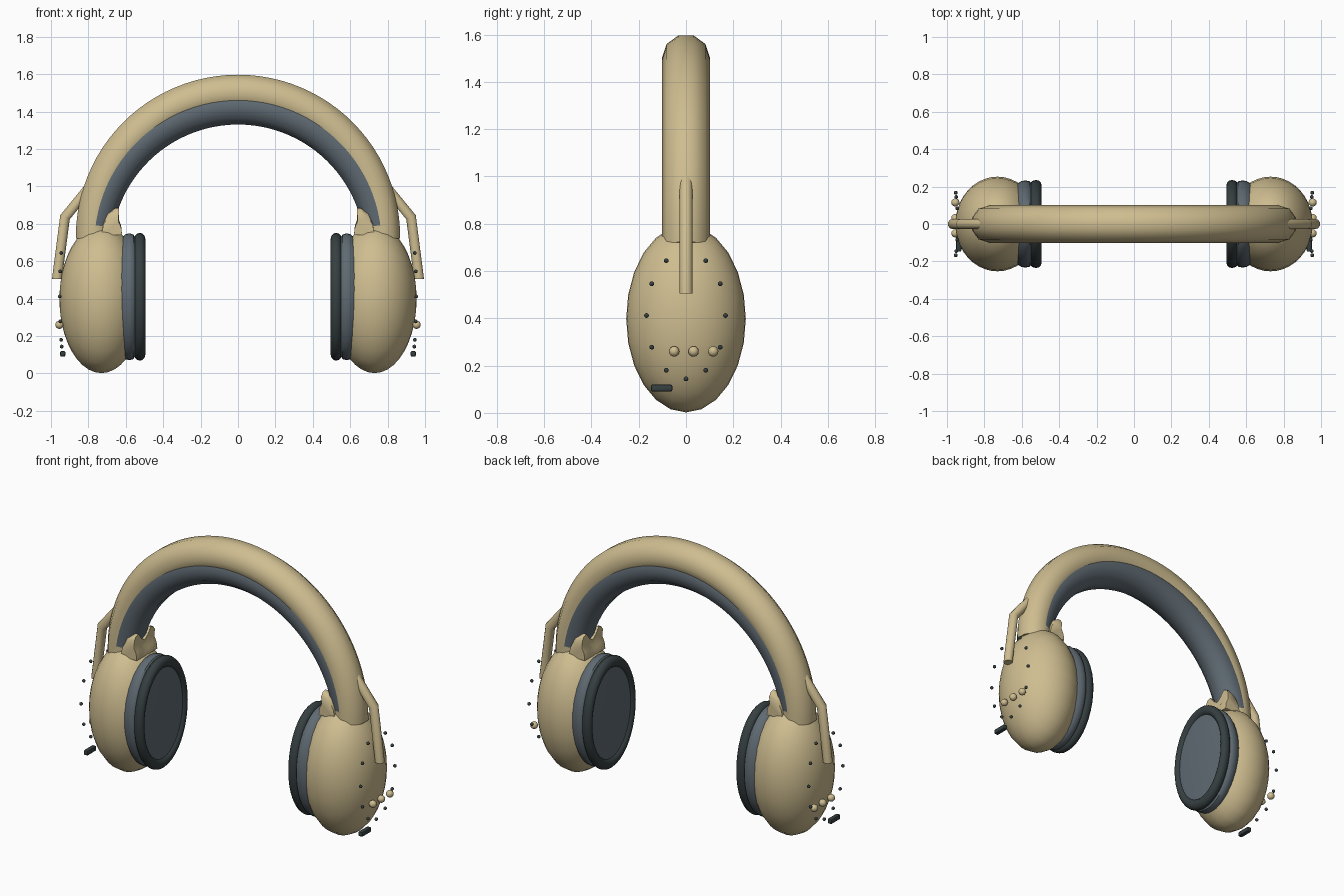
import bpy, bmesh, math
from mathutils import Vector, Matrix

if "Cube" in bpy.data.objects:
    bpy.data.objects.remove(bpy.data.objects["Cube"])


def material(name, rgb):
    m = bpy.data.materials.new(name)
    m.diffuse_color = (*rgb, 1)
    m.use_nodes = True
    m.node_tree.nodes["Principled BSDF"].inputs["Base Color"].default_value = m.diffuse_color
    return m


TAN = material("tan", (0.62, 0.51, 0.28))
SLATE = material("slate grey", (0.115, 0.145, 0.17))
DARK = material("charcoal", (0.037, 0.05, 0.053))


def finish(name, bm, mat, mirror=True, angle=40):
    bmesh.ops.recalc_face_normals(bm, faces=bm.faces)
    me = bpy.data.meshes.new(name)
    bm.to_mesh(me)
    bm.free()
    ob = bpy.data.objects.new(name, me)
    bpy.context.collection.objects.link(ob)
    me.materials.append(mat)
    bpy.ops.object.select_all(action='DESELECT')
    ob.select_set(True)
    bpy.context.view_layer.objects.active = ob
    bpy.ops.object.shade_smooth_by_angle(angle=math.radians(angle))
    if mirror:
        ob.modifiers.new("both_sides", 'MIRROR').use_axis[0] = True
    return ob


def loft(bm, rings, caps=True):
    loops = [[bm.verts.new(p) for p in r] for r in rings]
    n = len(loops[0])
    for a, b in zip(loops, loops[1:]):
        for i in range(n):
            bm.faces.new((a[i], a[(i + 1) % n], b[(i + 1) % n], b[i]))
    if caps:
        bm.faces.new(loops[0])
        bm.faces.new(loops[-1])
    return loops


def tube(name, path, rad, sides, mat, mirror, flat_end=False):
    """Round bar along a path of (x, z) points, with mitred corners."""
    pts = [Vector((x, 0, z)) for x, z in path]
    rings = []
    for i, p in enumerate(pts):
        d0 = (p - pts[i - 1]).normalized() if i else None
        d1 = (pts[i + 1] - p).normalized() if i < len(pts) - 1 else None
        d0, d1 = d0 or d1, d1 or d0
        t = (d0 + d1).normalized()
        n = Vector((t.z, 0, -t.x)) / max(t.dot(d1), 0.3)
        if flat_end and i == len(pts) - 1:
            n = Vector((-1, 0, 0))
        rings.append([p + n * rad * math.cos(a) + Vector((0, rad * math.sin(a), 0))
                      for a in [(k + 0.5) * math.tau / sides for k in range(sides)]])
    bm = bmesh.new()
    loft(bm, rings)
    return finish(name, bm, mat, mirror)


def oval_lathe(name, profile, mat, closed=False, sides=40):
    """Spin (x, r) points about the cup axis into an oval."""
    bm = bmesh.new()
    rings = [[(x, 0.235 * r * math.cos(k * math.tau / sides),
               0.41 + 0.342 * r * math.sin(k * math.tau / sides))
              for k in range(sides)] for x, r in profile]
    if closed:
        rings.append(rings[0])
    loft(bm, rings, caps=not closed)
    bmesh.ops.remove_doubles(bm, verts=bm.verts, dist=1e-5)
    return finish(name, bm, mat)


def arc(cz, r, zend, n=48):
    a0 = math.asin((zend - cz) / r)
    return [(-r * math.cos(a0 + (math.pi - 2 * a0) * i / n),
             cz + r * math.sin(a0 + (math.pi - 2 * a0) * i / n)) for i in range(n + 1)]


# Headband and the liner under it
tube("headband", arc(0.73, 0.77, 0.72), 0.102, 10, TAN, False)
tube("headband_liner", arc(0.652, 0.774, 0.76), 0.1, 10, SLATE, False)

# Ear cups
bm = bmesh.new()
bmesh.ops.create_uvsphere(bm, u_segments=24, v_segments=20, radius=1)
bm.transform(Matrix.Translation((0.73, 0, 0.398)) @ Matrix.Diagonal((0.225, 0.253, 0.396, 1))
             @ Matrix.Rotation(math.pi / 2, 4, 'Y'))
finish("ear_cup", bm, TAN)

# Cushions: backing ring, outer roll and speaker cover
oval_lathe("cushion_base", [(0.64, 0.9), (0.612, 0.95), (0.6, 0.98), (0.58, 0.99),
                            (0.56, 0.975), (0.55, 0.93), (0.54, 0.85)], SLATE)
roll = [(0.525 + 0.03 * math.cos(a), 0.9 + 0.1 * math.sin(a))
        for a in [k * math.tau / 12 for k in range(12)]]
oval_lathe("cushion_roll", roll, DARK, closed=True)
oval_lathe("speaker_cover", [(0.54, 0.85), (0.512, 0.85), (0.507, 0.6),
                             (0.504, 0.3), (0.503, 0.05)], SLATE)

# Saddle-shaped yokes joining band and cup
bm = bmesh.new()
rings = []
for y, h in ((-0.1, 0.8), (-0.085, 0.95), (-0.06, 1), (-0.03, 0.75), (0, 0.6),
             (0.03, 0.75), (0.06, 1), (0.085, 0.95), (0.1, 0.8)):
    rings.append([(x, y, 0.74 + (z - 0.74) * h) for x, z in
                  ((0.62, 0.74), (0.625, 0.79), (0.64, 0.83), (0.637, 0.885),
                   (0.655, 0.885), (0.695, 0.86), (0.72, 0.81), (0.73, 0.74))])
loft(bm, rings)
finish("yoke", bm, TAN, angle=60)

# Bent side arms
tube("side_arm", [(0.79, 1.0), (0.925, 0.835), (0.968, 0.505)], 0.028, 10, TAN, True, True)


def balls(name, places, rad, mat):
    bm = bmesh.new()
    for p in places:
        bmesh.ops.create_uvsphere(bm, u_segments=12, v_segments=8, radius=rad,
                                  matrix=Matrix.Translation(p))
    finish(name, bm, mat, angle=60)


# Control buttons and the ring of small studs
balls("control_buttons", [(0.955, y, 0.26) for y in (-0.05, 0.032, 0.115)], 0.022, TAN)
balls("studs", [(0.953 - 0.01 * math.cos(a) ** 2, 0.167 * math.sin(a), 0.412 + 0.268 * math.cos(a))
                for a in [k * math.tau / 12 for k in range(12)]], 0.01, DARK)

# Charging port
bm = bmesh.new()
bmesh.ops.create_cube(bm, size=1, matrix=Matrix.Translation((0.937, -0.103, 0.105))
                      @ Matrix.Diagonal((0.028, 0.09, 0.03, 1)))
bmesh.ops.bevel(bm, geom=bm.edges[:], offset=0.007, segments=2, affect='EDGES', profile=0.5)
finish("charging_port", bm, DARK)
